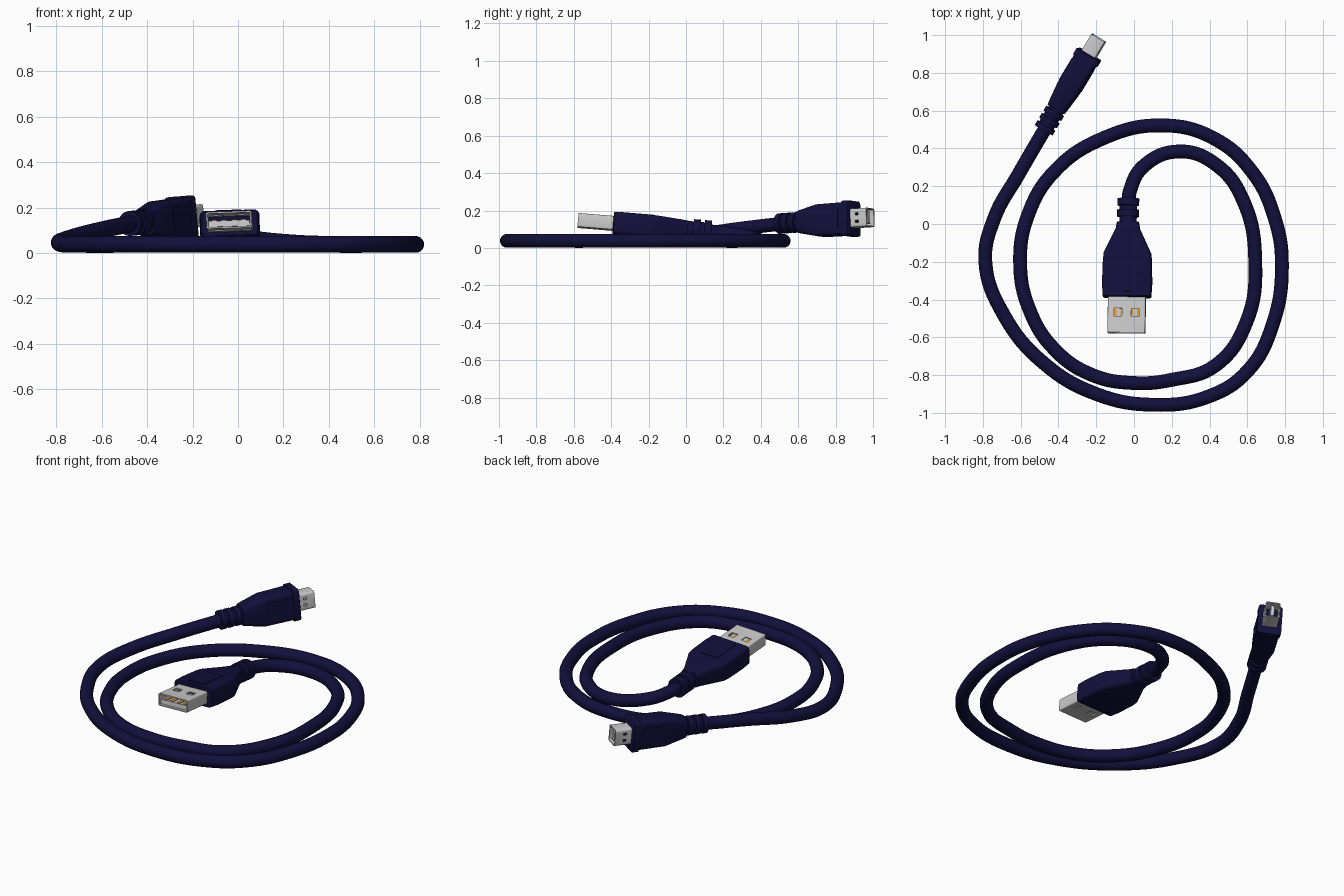
import bpy, bmesh, math
from mathutils import Vector, Matrix

if "Cube" in bpy.data.objects:
    bpy.data.objects.remove(bpy.data.objects["Cube"])


def material(name, rgb):
    m = bpy.data.materials.new(name)
    m.diffuse_color = (*rgb, 1)
    m.use_nodes = True
    m.node_tree.nodes["Principled BSDF"].inputs["Base Color"].default_value = m.diffuse_color
    return m


NAVY = material("navy_rubber", (0.006, 0.005, 0.045))
ORANGE = material("orange_contact", (0.75, 0.33, 0.04))


def frame(origin, tip, roll):
    """Local x runs along the plug, y is sideways, z is up."""
    o = Vector(origin)
    a = (Vector(tip) - o).normalized()
    w = Vector((0, 0, 1)).cross(a).normalized()
    u = a.cross(w)
    m = Matrix((a, w, u)).transposed().to_4x4()
    return Matrix.Translation(o) @ m @ Matrix.Rotation(math.radians(roll), 4, 'X')


def finish(name, bm, mat, mx, smooth=True):
    bmesh.ops.recalc_face_normals(bm, faces=bm.faces[:])
    me = bpy.data.meshes.new(name)
    bm.to_mesh(me)
    bm.free()
    ob = bpy.data.objects.new(name, me)
    bpy.context.collection.objects.link(ob)
    ob.matrix_world = mx
    if mat:
        me.materials.append(mat)
    if smooth:
        activate(ob)
        bpy.ops.object.shade_smooth_by_angle(angle=math.radians(35))
    return ob


def activate(ob):
    bpy.ops.object.select_all(action='DESELECT')
    ob.select_set(True)
    bpy.context.view_layer.objects.active = ob


def loft(name, sections, mx, mat=None, k=5, smooth=True):
    """Skin rounded rectangles given as (along, half width, half height, corner radius)."""
    bm = bmesh.new()
    rings = []
    for s, hw, hh, r in sections:
        ring = []
        for q, (sy, sz) in enumerate(((1, 1), (-1, 1), (-1, -1), (1, -1))):
            for i in range(k):
                t = (q + i / (k - 1)) * math.pi / 2
                # a hair of inset keeps corner points distinct on full circles
                rr = r * 0.97
                ring.append(bm.verts.new((s, sy * (hw - rr) + rr * math.cos(t),
                                          sz * (hh - rr) + rr * math.sin(t))))
        rings.append(ring)
    n = len(rings[0])
    for a, b in zip(rings, rings[1:]):
        for i in range(n):
            j = (i + 1) % n
            bm.faces.new((a[i], a[j], b[j], b[i]))
    bm.faces.new(rings[0][::-1])
    bm.faces.new(rings[-1])
    return finish(name, bm, mat, mx, smooth)


def box(name, centre, size, mx, mat=None):
    bm = bmesh.new()
    bmesh.ops.create_cube(bm, size=1)
    bmesh.ops.scale(bm, vec=size, verts=bm.verts)
    bmesh.ops.translate(bm, vec=centre, verts=bm.verts)
    return finish(name, bm, mat, mx, False)


def cut(target, centre, size, mx):
    c = box("cutter", centre, size, mx)
    c.hide_render = True
    mod = target.modifiers.new("hole", 'BOOLEAN')
    mod.operation, mod.solver, mod.object = 'DIFFERENCE', 'EXACT', c
    activate(target)
    bpy.ops.object.modifier_apply(modifier=mod.name)
    bpy.data.objects.remove(c)


def shell(name, s0, s1, hw, hh, wall, r, mx):
    """Hollow metal sleeve, closed at the back."""
    ri = max(r - wall, 0.002)
    return loft(name, [(s0, hw, hh, r), (s1, hw, hh, r),
                       (s1, hw - wall, hh - wall, ri),
                       (s0 + 0.03, hw - wall, hh - wall, ri)], mx, k=4)


def ribs(name, count, pitch, r_out, r_in, mx):
    """Round strain relief with grooves."""
    sec = []
    for i in range(count):
        s = i * pitch
        sec += [(s, r_out, r_out, r_out), (s + pitch * 0.62, r_out, r_out, r_out),
                (s + pitch * 0.62, r_in, r_in, r_in), (s + pitch, r_in, r_in, r_in)]
    sec.append((count * pitch + 0.02, r_in, r_in, r_in))
    return loft(name, sec, mx, NAVY, k=6)


# Coiled cable
path = [(-0.031, 0.09, 0.092), (-0.02, 0.18, 0.083), (0.05, 0.305, 0.065), (0.24, 0.384, 0.045),
        (0.44, 0.31), (0.58, 0.12), (0.642, -0.2), (0.595, -0.52), (0.43, -0.75),
        (0.2, -0.825), (0, -0.842), (-0.22, -0.80), (-0.42, -0.665), (-0.555, -0.45),
        (-0.603, -0.2), (-0.56, 0.05), (-0.42, 0.28), (-0.16, 0.455), (0.15, 0.522),
        (0.42, 0.455), (0.63, 0.27), (0.745, 0.03), (0.783, -0.21), (0.735, -0.53),
        (0.6, -0.78), (0.39, -0.915), (0.1, -0.957), (-0.2, -0.90), (-0.48, -0.735),
        (-0.69, -0.48), (-0.787, -0.2, 0.044), (-0.74, 0.03, 0.066), (-0.61, 0.265, 0.1),
        (-0.45, 0.54, 0.133)]
cu = bpy.data.curves.new("cable", 'CURVE')
cu.dimensions = '3D'
cu.bevel_depth, cu.bevel_resolution, cu.resolution_u = 0.037, 6, 8
cu.use_fill_caps = True
sp = cu.splines.new('BEZIER')
sp.bezier_points.add(len(path) - 1)
for bp, p in zip(sp.bezier_points, path):
    bp.co = p if len(p) == 3 else (*p, 0.038)
    bp.handle_left_type = bp.handle_right_type = 'AUTO'
cable = bpy.data.objects.new("cable", cu)
bpy.context.collection.objects.link(cable)
cu.materials.append(NAVY)
activate(cable)
bpy.ops.object.convert(target='MESH')
bpy.ops.object.shade_smooth()

# Large flat plug
A = frame((-0.03, 0.135, 0.088), (-0.04, -0.58, 0.147), 2)
ribs("large_strain_relief", 2, 0.06, 0.058, 0.046, A)
loft("large_plug_body", [(0.125, 0.058, 0.046, 0.03), (0.16, 0.064, 0.05, 0.028),
                         (0.29, 0.125, 0.058, 0.02), (0.33, 0.129, 0.059, 0.018),
                         (0.45, 0.132, 0.059, 0.018), (0.52, 0.128, 0.058, 0.018),
                         (0.525, 0.122, 0.053, 0.015)], A, NAVY)
for side, label in ((1, "top"), (-1, "bottom")):
    box("large_plug_panel_" + label, (0.405, 0, side * 0.058), (0.18, 0.11, 0.008), A, NAVY)
sleeve = shell("large_metal_shell", 0.48, 0.714, 0.1, 0.037, 0.007, 0.008, A)
for y in (-0.046, 0.046):
    cut(sleeve, (0.607, y, 0), (0.042, 0.042, 0.2), A)
box("large_tongue", (0.605, 0, -0.015), (0.19, 0.182, 0.026), A)
for i, y in enumerate((-0.064, -0.024, 0.024, 0.064)):
    box(f"contact_{i + 1}", (0.62, y, -0.001), (0.15, 0.02, 0.006), A, ORANGE)

# Small plug, lying on its narrow edge
B = frame((-0.478, 0.497, 0.13), (-0.19, 0.979, 0.163), -4)
ribs("small_strain_relief", 3, 0.045, 0.055, 0.044, B)
loft("small_plug_body", [(0.13, 0.05, 0.058, 0.03), (0.15, 0.053, 0.063, 0.028),
                         (0.26, 0.062, 0.085, 0.018), (0.43, 0.062, 0.087, 0.016),
                         (0.43, 0.068, 0.094, 0.016), (0.467, 0.068, 0.094, 0.016),
                         (0.47, 0.064, 0.09, 0.014)], B, NAVY)
for side, label in ((1, "left"), (-1, "right")):
    box("small_plug_panel_" + label, (0.34, side * 0.061, 0), (0.13, 0.008, 0.11), B, NAVY)
tip = shell("small_metal_shell", 0.44, 0.57, 0.042, 0.05, 0.006, 0.01, B)
for z in (-0.02, 0.02):
    cut(tip, (0.51, 0, z), (0.02, 0.2, 0.014), B)
box("small_socket_back", (0.485, 0, 0), (0.04, 0.07, 0.086), B, NAVY)
box("small_tongue", (0.525, 0, 0), (0.07, 0.02, 0.066), B)
